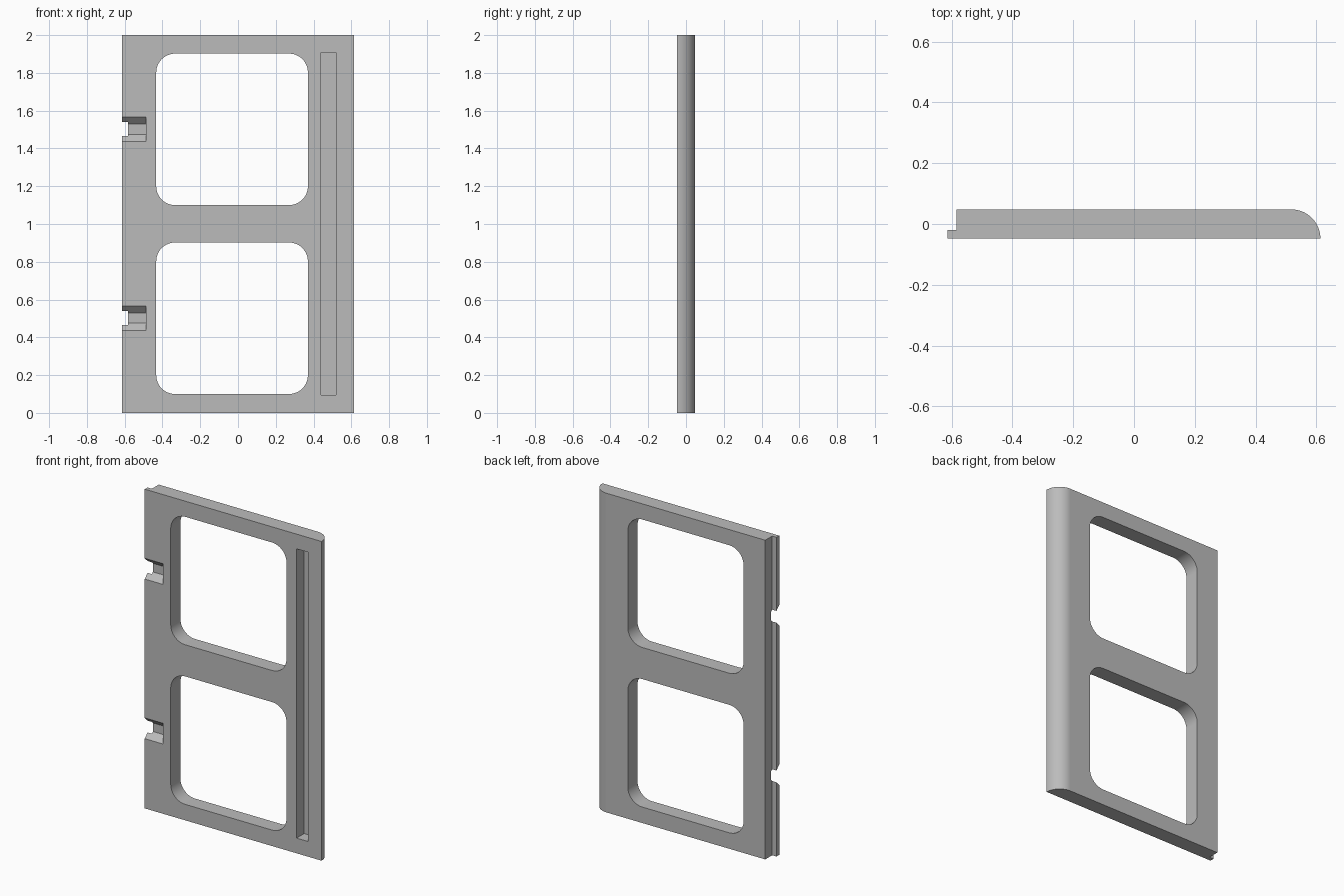
import bpy
import bmesh
from math import sin, cos, pi, radians
from mathutils import Vector

cube = bpy.data.objects.get("Cube")
if cube:
    bpy.data.objects.remove(cube, do_unlink=True)

W, H, T = 0.613, 2.0, 0.048   # half width, height, half thickness
FRONT = -T


def prism(name, points, direction):
    """Extrude a closed outline of 3D points along a direction."""
    bm = bmesh.new()
    face = bm.faces.new([bm.verts.new(p) for p in points])
    ext = bmesh.ops.extrude_face_region(bm, geom=[face], use_keep_orig=True)
    moved = [g for g in ext["geom"] if isinstance(g, bmesh.types.BMVert)]
    bmesh.ops.translate(bm, verts=moved, vec=Vector(direction))
    bmesh.ops.recalc_face_normals(bm, faces=bm.faces)
    mesh = bpy.data.meshes.new(name)
    bm.to_mesh(mesh)
    bm.free()
    obj = bpy.data.objects.new(name, mesh)
    bpy.context.collection.objects.link(obj)
    return obj


def arc(cx, cy, r, start, steps):
    """Quarter arc of 2D points, counter-clockwise from a start angle."""
    return [(cx + r * cos(start + pi / 2 * i / steps),
             cy + r * sin(start + pi / 2 * i / steps)) for i in range(steps + 1)]


def rounded_rect(x0, x1, z0, z1, r):
    corners = [(x1 - r, z1 - r), (x0 + r, z1 - r), (x0 + r, z0 + r), (x1 - r, z0 + r)]
    return [p for k, (cx, cz) in enumerate(corners)
            for p in arc(cx, cz, r, k * pi / 2, 12)]


# Panel: flat front, rounded rear edge on one side, rebate on the other
outline = [(-W, FRONT)] + arc(W - 2 * T, FRONT, 2 * T, 0, 24)
outline += [(-W + 0.03, T), (-W + 0.03, -0.02), (-W, -0.02)]
panel = prism("door_panel", [(x, y, 0) for x, y in outline], (0, 0, H))

cutters = []

# Two rounded window openings
for z in (0.1, 1.1):
    shape = rounded_rect(-0.433, 0.37, z, z + 0.802, 0.1)
    cutters.append(prism("window_cutter", [(x, -0.2, z) for x, z in shape], (0, 0.4, 0)))

# Long finger groove in the front
groove = [(0.44, 0.095), (0.52, 0.095), (0.52, 1.908), (0.44, 1.908)]
cutters.append(prism("groove_cutter", [(x, FRONT - 0.05, z) for x, z in groove],
                     (0, 0.125, 0)))

# Hinge notches with sloping sides, open to the edge
depth, half, lead = 0.038, 0.065, 0.01
for z in (0.502, 1.502):
    front, floor = FRONT - lead, FRONT + depth
    wide, narrow = half + lead, half - depth
    shape = [(front, z - wide), (front, z + wide), (floor, z + narrow), (floor, z - narrow)]
    cutters.append(prism("notch_cutter", [(-0.7, y, z) for y, z in shape],
                         (0.213, 0, 0)))

bpy.ops.object.select_all(action="DESELECT")
bpy.context.view_layer.objects.active = panel
panel.select_set(True)
for cutter in cutters:
    cutter.hide_render = True
    mod = panel.modifiers.new("cut", "BOOLEAN")
    mod.operation = "DIFFERENCE"
    mod.solver = "EXACT"
    mod.object = cutter
    bpy.ops.object.modifier_apply(modifier=mod.name)
    bpy.data.objects.remove(cutter, do_unlink=True)

# One plain grey
grey = bpy.data.materials.new("grey")
grey.use_nodes = True
colour = (0.5, 0.5, 0.5, 1)
grey.diffuse_color = colour
grey.node_tree.nodes["Principled BSDF"].inputs["Base Color"].default_value = colour
panel.data.materials.clear()
panel.data.materials.append(grey)

# Smooth curves, crisp corners and flat large faces
bpy.ops.object.shade_smooth_by_angle(angle=radians(30))
weighted = panel.modifiers.new("flat_faces", "WEIGHTED_NORMAL")
weighted.keep_sharp = True
